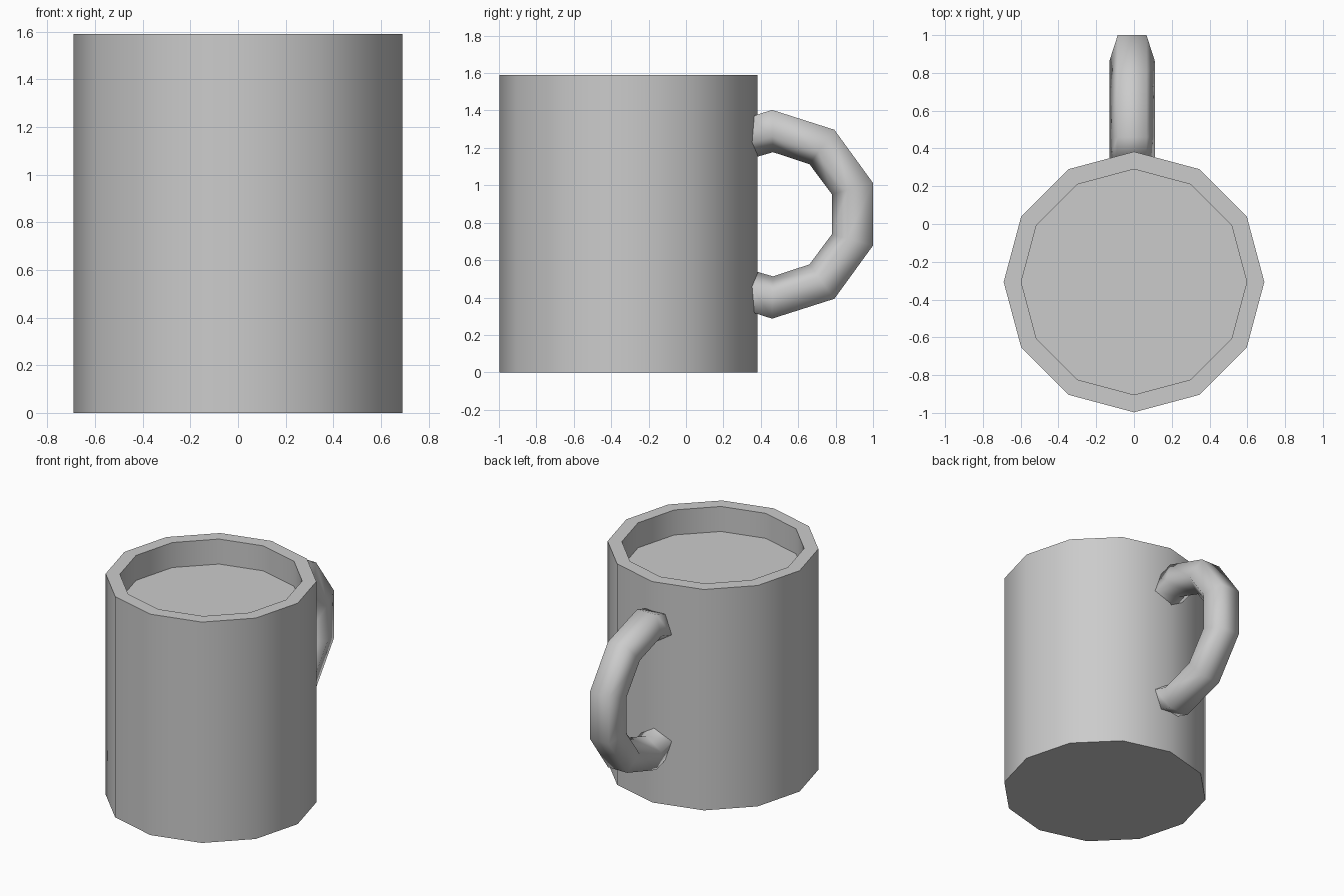
import bpy, bmesh, math

if "Cube" in bpy.data.objects:
    bpy.data.objects.remove(bpy.data.objects["Cube"])

SIDES, CY, HEIGHT = 12, -0.307, 1.59


def finish(bm, name, angle):
    bmesh.ops.recalc_face_normals(bm, faces=bm.faces)
    mesh = bpy.data.meshes.new(name)
    bm.to_mesh(mesh)
    bm.free()
    obj = bpy.data.objects.new(name, mesh)
    bpy.context.collection.objects.link(obj)
    bpy.ops.object.select_all(action='DESELECT')
    obj.select_set(True)
    bpy.context.view_layer.objects.active = obj
    bpy.ops.object.shade_smooth_by_angle(angle=math.radians(angle))
    return obj


def skin(bm, rings):
    # join consecutive rings with quads and cap both ends
    loops = [[bm.verts.new(p) for p in ring] for ring in rings]
    for a, b in zip(loops, loops[1:]):
        n = len(a)
        for i in range(n):
            j = (i + 1) % n
            bm.faces.new((a[i], a[j], b[j], b[i]))
    bm.faces.new(loops[0])
    bm.faces.new(loops[-1])


def circle(r, z):
    return [(r * math.cos(math.tau * i / SIDES),
             CY + r * math.sin(math.tau * i / SIDES), z) for i in range(SIDES)]


# Mug body: outer wall, rim, inner wall and the filled surface near the top
bm = bmesh.new()
skin(bm, [circle(0.69, 0), circle(0.69, HEIGHT),
          circle(0.597, HEIGHT), circle(0.597, 1.41)])
finish(bm, "mug_body", 40)

# Handle: five-sided tube, upper half as (outer y, z, inner y, z), mirrored down
upper = [(0.335, 1.363, 0.355, 1.145), (0.46, 1.403, 0.465, 1.177),
         (0.793, 1.297, 0.66, 1.113), (1.0, 1.012, 0.78, 0.952)]
MID = 0.845
lower = [(oy, 2 * MID - oz, iy, 2 * MID - iz) for oy, oz, iy, iz in reversed(upper)]
section = [(-0.076, 0), (0.076, 0), (0.12, 0.62), (0, 1), (-0.12, 0.62)]
rings = [[(-0.01 + x, oy + t * (iy - oy), oz + t * (iz - oz)) for x, t in section]
         for oy, oz, iy, iz in upper + lower]
bm = bmesh.new()
skin(bm, rings)
finish(bm, "handle", 80)
